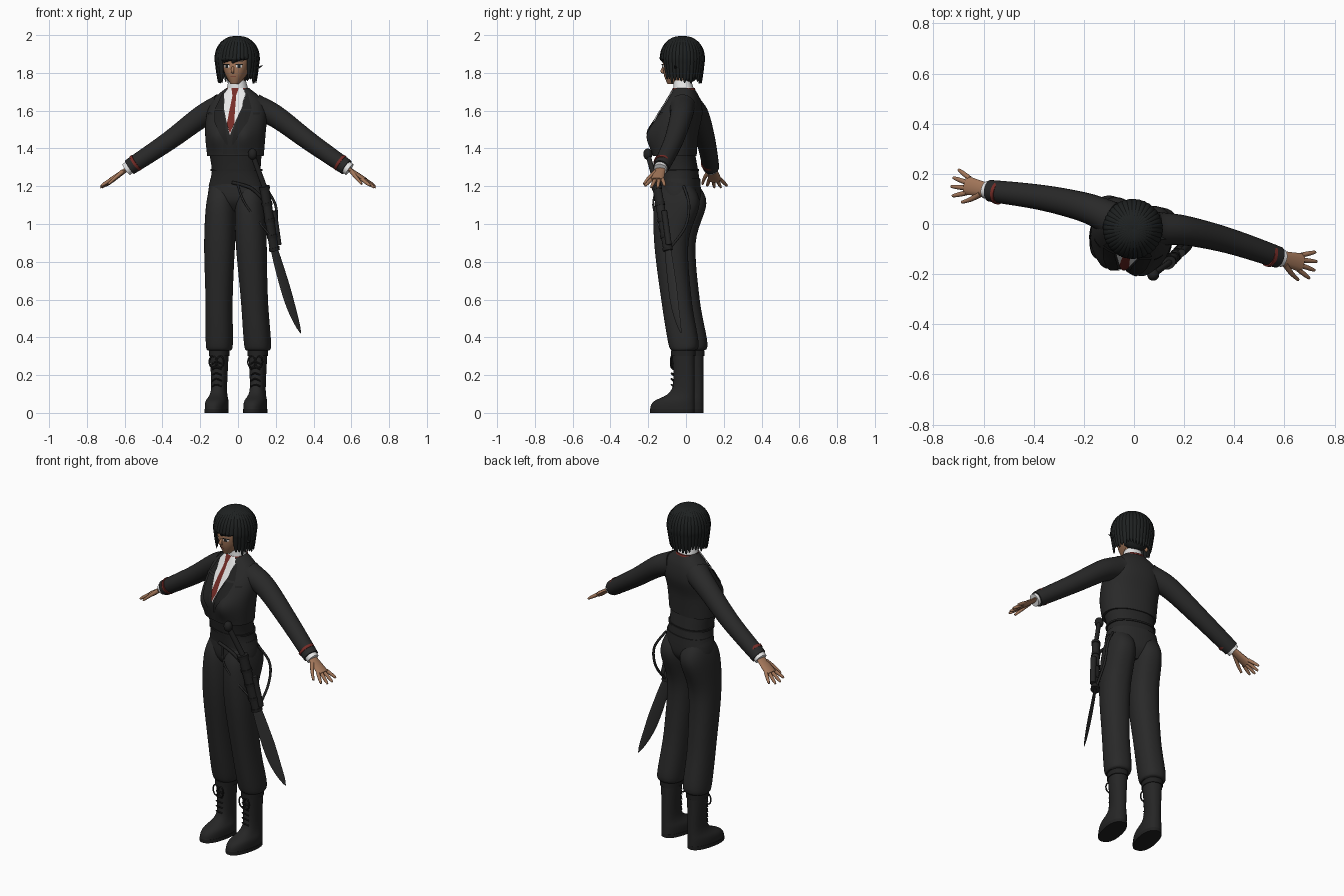
import bpy, math, random
from mathutils import Vector, Matrix

if "Cube" in bpy.data.objects:
    bpy.data.objects.remove(bpy.data.objects["Cube"])
random.seed(4)
TURN = Matrix.Rotation(math.radians(-13), 4, 'Z')   # the figure stands slightly turned
SIDES = (("left", 1), ("right", -1))


def material(name, red, green, blue):
    mat = bpy.data.materials.new(name)
    mat.use_nodes = True
    mat.diffuse_color = (red, green, blue, 1)
    mat.node_tree.nodes["Principled BSDF"].inputs["Base Color"].default_value = mat.diffuse_color
    return mat


def grey(name, value):
    return material(name, value, value, value)


CLOTH = grey("black cloth", .022)
TRIM = grey("deep black trim", .015)
LEATHER = grey("black leather", .019)
STEEL = grey("dark steel", .03)
WHITE = grey("white shirt", .8)
HAIR = material("black hair", .013, .015, .015)
SKIN = material("tan skin", .36, .18, .1)
RED = material("dark red", .18, .025, .02)


def make(name, verts, faces, mat):
    mesh = bpy.data.meshes.new(name)
    mesh.from_pydata(verts, [], faces)
    mesh.transform(TURN)
    mesh.materials.append(mat)
    part = bpy.data.objects.new(name, mesh)
    bpy.context.collection.objects.link(part)
    bpy.ops.object.select_all(action='DESELECT')
    part.select_set(True)
    bpy.context.view_layer.objects.active = part
    bpy.ops.object.mode_set(mode='EDIT')
    bpy.ops.mesh.select_all(action='SELECT')
    bpy.ops.mesh.normals_make_consistent(inside=False)
    bpy.ops.object.mode_set(mode='OBJECT')
    bpy.ops.object.shade_smooth_by_angle(angle=math.radians(50))


def skin(name, loops, mat):
    """Capped surface through equal vertex loops."""
    count, last = len(loops[0]), len(loops) - 1
    faces = []
    for row in range(last):
        for col in range(count):
            a, b = row * count + col, row * count + (col + 1) % count
            faces.append((a, b, b + count, a + count))
    faces.append(tuple(range(count)))
    faces.append(tuple(range(last * count, last * count + count)))
    make(name, [vert for loop in loops for vert in loop], faces, mat)


def smooth(rows, steps=6):
    """Rounded interpolation through rows of numbers."""
    rows = [Vector(row) for row in rows]
    result = []
    for i, (start, end) in enumerate(zip(rows, rows[1:])):
        leave = (end - rows[max(i - 1, 0)]) / 2
        arrive = (rows[min(i + 2, len(rows) - 1)] - start) / 2
        for step in range(steps):
            t = step / steps
            ease = t * t * (3 - 2 * t)
            result.append(start.lerp(end, ease) + leave * t * (1 - t) ** 2 - arrive * t * t * (1 - t))
    return result + [rows[-1]]


def bust(x, z):
    return .026 * math.exp(-((abs(x) - .08) / .05) ** 2 - ((z - 1.46) / .07) ** 2)


def flat_front(x, z):
    return 0


def rounded(value):
    return math.copysign(abs(value) ** .87, value)


def stack(name, rings, mat, low_x=0, high_x=0, bulge=flat_front, count=40):
    """Rounded level rings (height, centre y, half width, half depth) lofted upwards."""
    loops = []
    for z, y, width, depth in rings:
        rise = (z - rings[0][0]) / (rings[-1][0] - rings[0][0])
        middle = low_x + (high_x - low_x) * rise
        loop = []
        for i in range(count):
            angle = math.tau * i / count
            x = middle + width * rounded(math.cos(angle))
            push = bulge(x, z) if angle > math.pi else 0
            loop.append((x, y + depth * rounded(math.sin(angle)) - push, z))
        loops.append(loop)
    skin(name, loops, mat)


def ball(name, centre, radii, mat):
    loops = []
    for i in range(1, 16):
        polar = math.pi * i / 16
        loops.append([Vector(centre) + Vector((radii[0] * math.sin(polar) * math.cos(turn),
                                               radii[1] * math.sin(polar) * math.sin(turn),
                                               radii[2] * math.cos(polar)))
                      for turn in (math.tau * j / 24 for j in range(24))])
    skin(name, loops, mat)


def tube(name, points, width, mat, flat=1, across=(0, 1, 0), count=12):
    """Oval tube; width is a number or a rule of the distance along it."""
    points = smooth(points)
    last = len(points) - 1
    loops = []
    for i, point in enumerate(points):
        along = (points[min(i + 1, last)] - points[max(i - 1, 0)]).normalized()
        side = Vector(across)
        side = (side - along * side.dot(along)).normalized()
        normal = along.cross(side) * flat
        radius = width(i / last) if callable(width) else width
        loops.append([point + (side * math.cos(a) + normal * math.sin(a)) * radius
                      for a in (math.tau * j / count for j in range(count))])
    skin(name, loops, mat)


def taper(start, end):
    return lambda t: start + (end - start) * t


def leaf(size):
    return lambda t: size * max(math.sin(math.pi * t), 0) ** .6 + .001


def patch(name, rings, rows, mat, layer, bulge=flat_front, side=1, cols=10):
    """Thin panel laid on the front of a stack; rows are (height, inner x, outer x)."""
    verts, lines = [], []
    for start, end in zip(rows, rows[1:]):
        lines += [Vector(start).lerp(Vector(end), step / 6) for step in range(7)]
    for z, inner, outer in lines:
        pairs = [pair for pair in zip(rings, rings[1:]) if pair[0][0] <= z] or [rings[:2]]
        low, high = pairs[-1]
        _, y, width, depth = low.lerp(high, min(1, (z - low[0]) / (high[0] - low[0])))
        for col in range(cols + 1):
            x = side * (inner + (outer - inner) * col / cols)
            share = min(abs(x) / width, .97) ** 2.3
            verts.append((x, y - depth * (1 - share) ** .435 - bulge(x, z) - .003 * layer, z))
    wide = cols + 1
    make(name, verts, [(a, a + 1, a + wide + 1, a + wide) for row in range(len(lines) - 1)
                       for a in range(row * wide, row * wide + cols)], mat)


# Jacket with open front
torso = smooth([(1.36, -.06, .15, .11), (1.48, -.06, .16, .12), (1.58, -.03, .16, .11),
                (1.66, -.01, .13, .08), (1.72, -.01, .06, .05)], 10)
stack("jacket", torso, CLOTH, bulge=bust, count=64)


def chest(name, rows, mat, layer, side=1):
    patch(name, torso, rows, mat, layer, bust, side)


chest("vest_front", [(1.5, -.03, .03), (1.37, -.04, .04)], LEATHER, 1)
chest("shirt_front", [(1.71, -.05, .05), (1.62, -.05, .05), (1.47, 0, 0)], WHITE, 2)
chest("tie_knot", [(1.72, -.02, .02), (1.68, -.01, .01)], RED, 3.2)
chest("tie", [(1.68, -.01, .01), (1.53, -.02, .02), (1.48, 0, 0)], RED, 3)
for tag, s in SIDES:
    chest(tag + "_collar_flap", [(1.72, .01, .04), (1.69, .02, .06), (1.64, .05, .05)], WHITE, 3, s)
    chest(tag + "_upper_lapel", [(1.69, .06, .07), (1.61, .05, .1)], TRIM, 2.5, s)
    chest(tag + "_lower_lapel", [(1.6, .05, .1), (1.54, .03, .09), (1.42, .01, .02)], TRIM, 2.5, s)
    chest(tag + "_pocket", [(1.59, .11, .14), (1.58, .11, .14)], TRIM, 2, s)

# Waist and hips
stack("vest_waist", smooth([(1.2, -.03, .15, .1), (1.28, -.04, .13, .1), (1.38, -.06, .14, .1)]), LEATHER)
stack("waist_seam", [(1.28, -.04, .138, .104), (1.29, -.04, .138, .104)], TRIM)
stack("hips", smooth([(1.07, -.03, .08, .06), (1.13, -.03, .15, .1), (1.24, -.03, .14, .1)]), CLOTH)

# Neck and head
stack("neck", [(1.7, -.02, .04, .04), (1.8, -.03, .04, .04)], SKIN)
stack("shirt_collar", [(1.7, -.01, .06, .056), (1.76, -.02, .045, .046)], WHITE)
stack("tie_band", [(1.71, -.01, .062, .058), (1.72, -.01, .06, .056)], RED)
head = smooth([(1.74, -.08, .02, .02), (1.8, -.04, .06, .08), (1.88, -.03, .08, .09), (1.96, -.03, .06, .07)])
stack("head", head, SKIN)
tube("nose", [(0, -.11, 1.84), (0, -.13, 1.81), (0, -.11, 1.8)], leaf(.008), SKIN, across=(1, 0, 0))


def face_mark(name, z, x, half, tall, mat, layer, side=1):
    patch(name, head, [(z + tall, x - half, x + half), (z - tall, x - half, x + half)], mat, layer, side=side)


face_mark("mouth", 1.78, 0, .015, .002, RED, 1)
for tag, s in SIDES:
    face_mark(tag + "_eye_white", 1.835, .033, .014, .007, WHITE, 1, s)
    face_mark(tag + "_iris", 1.835, .033, .007, .008, HAIR, 2, s)
    face_mark(tag + "_lashes", 1.844, .034, .018, .003, HAIR, 2.5, s)
    face_mark(tag + "_eyebrow", 1.862, .034, .018, .003, HAIR, 2, s)
    ball(tag + "_ear", (s * .09, -.03, 1.82), (.012, .016, .03), SKIN)

# Hair: inner cap and tapered locks radiating from the crown
ball("hair_crown", (0, -.02, 1.91), (.1, .1, .08), HAIR)
ball("hair_back", (0, .02, 1.85), (.09, .06, .1), HAIR)
LOCKS = 36
for i in range(LOCKS):
    angle = math.tau * i / LOCKS - math.pi                # zero faces forward
    fringe = -.65 < angle < .85
    tip = (1.85 + .03 * angle if fringe else 1.75) + random.uniform(-.01, .02)
    path = []
    for step in range(9):
        t = step / 8
        if t < .5:
            radius, z = .11 * math.sin(math.pi * t), 1.88 + .113 * math.cos(math.pi * t)
        else:
            radius, z = .12 - .02 * t, 1.88 + (tip - 1.88) * (2 * t - 1)
        sweep = angle - (.2 * t * t if fringe else 0)
        path.append((radius * math.sin(sweep), -.02 - radius * math.cos(sweep), z))
    tube("hair_lock", path, leaf(.016), HAIR, .6, (math.cos(angle), math.sin(angle), 0), 8)
tube("hair_flick", [(.08, -.03, 1.88), (.11, -.03, 1.83), (.14, -.03, 1.84)], taper(.014, .001), HAIR)

# Arms and hands
for tag, s in SIDES:
    def reach(distance, y=0, drop=0):
        """Point beyond the end of the sleeve, along the forearm."""
        return (s * (.59 + .82 * distance), y, 1.3 - .57 * distance - drop)

    tube(tag + "_sleeve", [(s * .09, 0, 1.62), (s * .2, .02, 1.57), (s * .38, .02, 1.44), reach(0)],
         lambda t: .071 - .028 * t ** .8, CLOTH, count=24)
    tube(tag + "_sleeve_stripe", [reach(-.05), reach(-.035)], .0465, RED, count=24)
    tube(tag + "_shirt_cuff", [reach(-.02), reach(.02)], .035, WHITE, count=24)
    tube(tag + "_palm", [reach(0), reach(.06), reach(.12)], taper(.026, .038), SKIN, .4)
    for finger in range(4):
        spread = finger - 1.5
        length = .08 - .008 * spread ** 2
        tube(tag + "_finger", [reach(.11, .02 * spread), reach(.11 + length, .036 * spread)],
             lambda t: .01 - .005 * t ** 3, SKIN)
    tube(tag + "_thumb", [reach(.04, -.02), reach(.08, -.05, .01), reach(.12, -.07, .02)],
         taper(.013, .006), SKIN)

# Trousers and laced boots
for tag, s in SIDES:
    foot = s * .105
    stack(tag + "_trouser_leg", smooth([(.33, .01, .06, .06), (.37, .01, .07, .08), (.6, -.03, .07, .08),
                                        (.9, -.06, .08, .09), (1.11, -.03, .08, .12), (1.22, -.03, .06, .07)]),
          CLOTH, foot, s * .075)
    stack(tag + "_boot", smooth([(.02, -.05, .055, .12), (.06, -.04, .055, .11), (.13, .01, .04, .06),
                                 (.33, .01, .05, .06)]), LEATHER, foot, foot)
    stack(tag + "_sole", [(0, -.05, .057, .12), (.02, -.05, .057, .12)], TRIM, foot, foot)
    stack(tag + "_boot_cuff", [(.3, .01, .053, .065), (.33, .01, .053, .065)], TRIM, foot, foot)
    for row in range(5):
        z = .14 + .03 * row
        tube(tag + "_lace", [(foot - .025, -.04, z), (foot, -.055, z + .01), (foot + .025, -.04, z)],
             .004, TRIM, across=(0, 0, 1))
    for turn in (-1, 1):
        loop = [math.tau * step / 8 for step in range(9)]
        tube(tag + "_bow_loop", [(foot + turn * .02 * (1 - math.cos(a)), -.05, .27 + .03 * math.sin(a))
                                 for a in loop], .004, TRIM)

# Short sword at the left hip: grip, banded sheath and curved blade
FLAT = (.6, .8, 0)
pommel, guard, mouth = Vector((.12, -.18, 1.37)), Vector((.17, -.12, 1.2)), Vector((.21, -.05, .86))
tube("sword_grip", [pommel, guard], .015, LEATHER, .8, FLAT)
ball("sword_pommel", pommel, (.024, .024, .03), TRIM)
tube("sheath", [guard, mouth], .027, LEATHER, .8, FLAT)
for share in (0, .25, .5, .75, .95):
    tube("sheath_band", [guard.lerp(mouth, share), guard.lerp(mouth, share + .05)], .031, TRIM, .8, FLAT)
tube("side_canister", [(.21, -.07, 1.07), (.23, -.04, .89)], .016, LEATHER)
tube("blade", [mouth, (.25, -.02, .7), (.29, .01, .55), (.33, .05, .42)],
     lambda t: .025 + .01 * math.sin(math.pi * t) - .0245 * t ** 4, STEEL, .12, FLAT)

# Hanging straps and chain
STRAP = (.3, 1, .2)
tube("hip_strap", [(.14, .02, 1.2), (.19, .06, 1.1), (.2, .04, .98), mouth], .007, LEATHER, across=STRAP)
tube("front_chain", [(.03, -.14, 1.21), (.08, -.16, 1.1), (.2, -.08, .93)], .005, STEEL, across=STRAP)
tube("belt_strap", [(0, -.14, 1.22), (.1, -.13, 1.19), (.17, -.1, 1.12)], .009, TRIM, across=STRAP)
